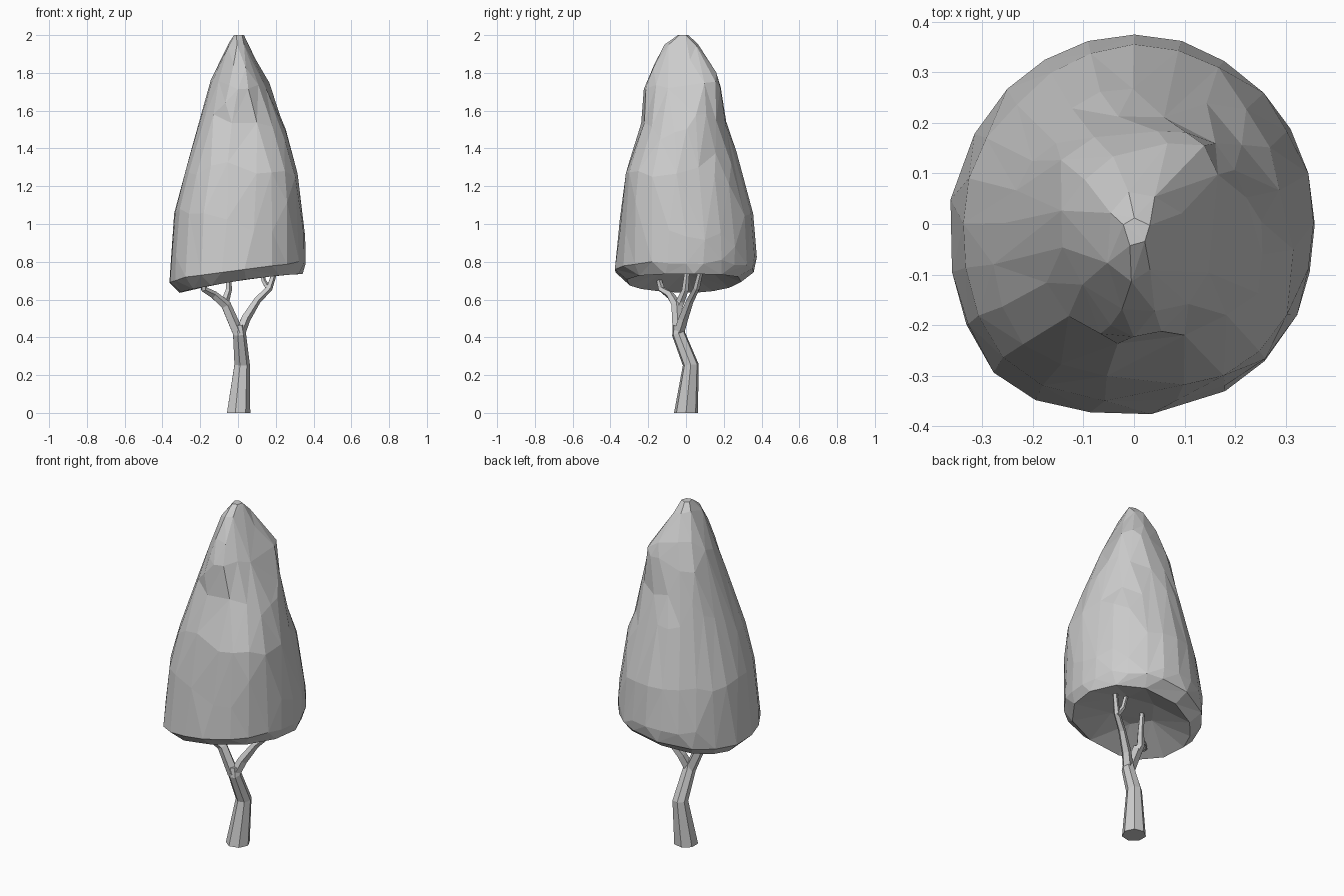
import bpy, bmesh, math
from mathutils import Vector, noise

if "Cube" in bpy.data.objects:
    bpy.data.objects.remove(bpy.data.objects["Cube"])


def finish(name, bm):
    bmesh.ops.recalc_face_normals(bm, faces=bm.faces)
    me = bpy.data.meshes.new(name)
    bm.to_mesh(me)
    bm.free()
    ob = bpy.data.objects.new(name, me)
    bpy.context.collection.objects.link(ob)
    return ob


def bridge(bm, rings):
    n = len(rings[0])
    for a, b in zip(rings, rings[1:]):
        for i in range(n):
            j = (i + 1) % n
            bm.faces.new((a[i], a[j], b[j], b[i]))
    bm.faces.new(rings[0])
    bm.faces.new(rings[-1])


def tube(name, path, sides):
    """Tapered limb along (x, y, z, radius) points."""
    bm = bmesh.new()
    pts = [Vector(p[:3]) for p in path]
    rings = []
    for k, p in enumerate(path):
        d = pts[min(k + 1, len(pts) - 1)] - pts[max(k - 1, 0)]
        if p[2] == 0:
            d = Vector((0, 0, 1))
        d.normalize()
        u = Vector((0, 1, 0)).cross(d).normalized()
        v = d.cross(u)
        rings.append([bm.verts.new(pts[k] + p[3] * (u * math.cos(a) + v * math.sin(a)))
                      for a in (2 * math.pi * i / sides for i in range(sides))])
    bridge(bm, rings)
    return finish(name, bm)


# Trunk with its kink
tube("trunk", [(0, 0, 0, .065), (.02, .025, .255, .043),
               (.006, -.04, .42, .036), (.004, -.042, .465, .026)], 7)

# Forked branches reaching into the crown
tube("left_branch", [(.0, -.04, .42, .032), (-.065, -.05, .57, .029),
                     (-.13, -.085, .625, .022), (-.18, -.13, .655, .018), (-.185, -.15, .73, .013)], 5)
tube("middle_branch", [(-.06, -.045, .55, .025), (-.07, -.03, .59, .023),
                       (-.05, -.005, .65, .018), (-.05, .008, .77, .013)], 5)
tube("right_branch", [(.008, -.04, .42, .03), (.04, -.015, .50, .027), (.10, .02, .595, .021),
                      (.165, .055, .66, .018), (.205, .085, .78, .013)], 5)
tube("right_twig", [(.165, .055, .65, .016), (.135, .07, .70, .013), (.12, .08, .78, .012)], 5)

# Crown rings: z at left, z at right, x min, x max, y min, y max
R = [(.75, .77, -.12, .12, -.12, .12),
     (.635, .735, -.31, .340, -.31, .29),
     (.69, .79, -.36, .358, -.372, .357),
     (.80, .84, -.352, .357, -.367, .373),
     (.94, .94, -.343, .352, -.35, .365),
     (1.06, 1.06, -.333, .332, -.34, .352),
     (1.27, 1.27, -.285, .307, -.31, .30),
     (1.40, 1.40, -.245, .275, -.275, .26),
     (1.54, 1.54, -.203, .235, -.235, .21),
     (1.72, 1.72, -.155, .160, -.222, .17),
     (1.82, 1.82, -.12, .115, -.185, .14),
     (1.95, 1.95, -.055, .055, -.11, .065),
     (2.0, 2.0, -.02, .03, -.045, .01)]
rings = []
for a, b in zip(R, R[1:]):
    rings += [a, tuple((p + q) / 2 for p, q in zip(a, b))]
rings.append(R[-1])

# Bulges and dents on the diagonals: angle, height, spread, amount
BULGES = [(45, 1.76, .14, .33), (45, 1.38, .10, -.06), (45, .71, .05, .07),
          (225, .95, .60, .10), (225, 1.78, .1, -.12), (315, 1.22, .30, .15),
          (135, 1.22, .18, -.06), (135, 1.64, .13, .08)]


def bulge(a, z):
    k = 1
    for deg, z0, w, amp in BULGES:
        c = max(0, math.cos(a - math.radians(deg)))
        k += amp * c ** 7 * math.exp(-((z - z0) / w) ** 2)
    return k


bm = bmesh.new()
loops = []
N = 24
for zl, zr, x0, x1, y0, y1 in rings:
    loop = []
    for i in range(N):
        a = 2 * math.pi * i / N
        c, s = math.cos(a), math.sin(a)
        p = Vector(((x1 if c > 0 else -x0) * c, (y1 if s > 0 else -y0) * s,
                    zr + (zl - zr) * ((1 - c) / 2) ** 1.5))
        k = bulge(a, p.z) * (1.004 + (.02 * noise.noise(p * 6) if p.z < 1.9 else 0))
        loop.append(bm.verts.new((p.x * k, p.y * k, p.z)))
    loops.append(loop)
bridge(bm, loops)
bmesh.ops.triangulate(bm, faces=bm.faces)
crown = finish("crown", bm)
# Collapse to irregular flat facets
dec = crown.modifiers.new("facets", 'DECIMATE')
dec.ratio = .22
